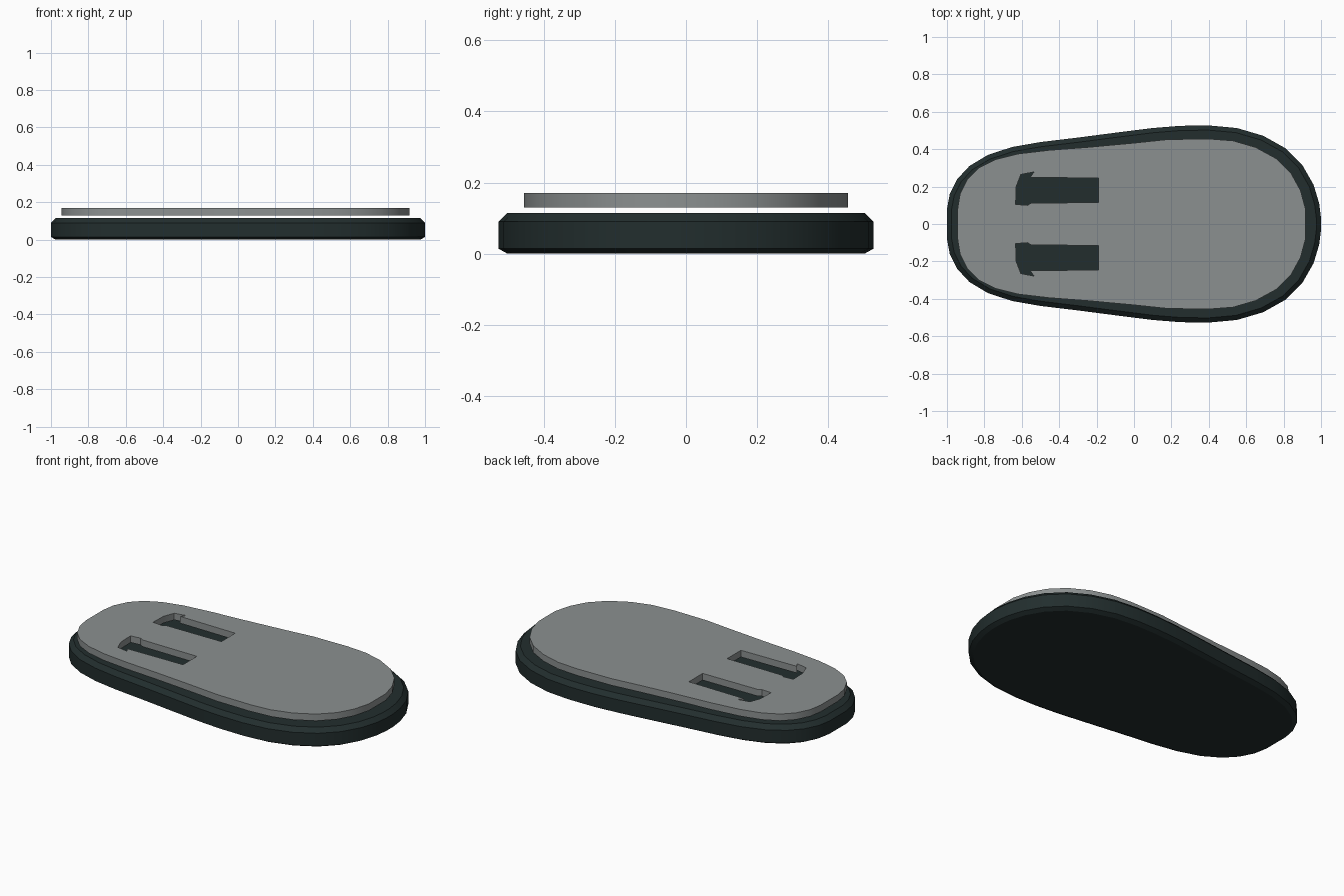
import bpy, bmesh
from mathutils import Vector

if "Cube" in bpy.data.objects:
    bpy.data.objects.remove(bpy.data.objects["Cube"], do_unlink=True)


def material(name, rgb):
    m = bpy.data.materials.new(name)
    m.use_nodes = True
    colour = (*rgb, 1)
    m.diffuse_color = colour
    bsdf = m.node_tree.nodes["Principled BSDF"]
    bsdf.inputs["Base Color"].default_value = colour
    bsdf.inputs["Roughness"].default_value = 0.7
    return m


dark = material("dark green grey", (0.016, 0.027, 0.027))
grey = material("mid grey", (0.26, 0.28, 0.28))


def mirrored(half):
    """Close a half outline (left to right, y > 0) by mirroring it in y."""
    return half + [(x, -y) for x, y in reversed(half)]


def inset(outline, d):
    """Move a clockwise outline inwards by d."""
    n = len(outline)
    result = []
    for i, p in enumerate(outline):
        t = Vector(outline[(i + 1) % n]) - Vector(outline[i - 1])
        t.normalize()
        result.append((p[0] + t.y * d, p[1] - t.x * d))
    return result


def smooth(ob, angle):
    bpy.ops.object.select_all(action="DESELECT")
    ob.select_set(True)
    bpy.context.view_layer.objects.active = ob
    bpy.ops.object.shade_smooth_by_angle(angle=angle)


# Base: stacked rings of one outline with bevelled rims
base_outline = mirrored([
    (-1, 0.08), (-0.985, 0.16), (-0.945, 0.24), (-0.88, 0.31), (-0.78, 0.37),
    (-0.65, 0.412), (-0.5, 0.438), (-0.3, 0.462), (-0.1, 0.488), (0.1, 0.513),
    (0.25, 0.525), (0.4, 0.527), (0.55, 0.513), (0.69, 0.472), (0.81, 0.405),
    (0.9, 0.315), (0.96, 0.21), (0.99, 0.11), (1, 0.03)])
bm = bmesh.new()
rings = []
for z, d in ((0, 0.025), (0.014, 0), (0.09, 0), (0.115, 0.025)):
    rings.append([bm.verts.new((x, y, z)) for x, y in inset(base_outline, d)])
for low, high in zip(rings, rings[1:]):
    for i in range(len(low)):
        bm.faces.new((low[i - 1], low[i], high[i], high[i - 1]))
bm.faces.new(rings[0])
bm.faces.new(rings[-1])
bmesh.ops.recalc_face_normals(bm, faces=bm.faces)
mesh = bpy.data.meshes.new("base")
bm.to_mesh(mesh)
bm.free()
mesh.materials.append(dark)
base = bpy.data.objects.new("base", mesh)
bpy.context.collection.objects.link(base)
smooth(base, 0.4)

# Top plate: filled flat outline with two mirrored slots, raised off the base
plate_outline = mirrored([
    (-0.943, 0.08), (-0.93, 0.16), (-0.89, 0.24), (-0.83, 0.3), (-0.74, 0.345),
    (-0.62, 0.375), (-0.45, 0.395), (-0.25, 0.41), (0, 0.433), (0.18, 0.452),
    (0.4, 0.455), (0.53, 0.445), (0.65, 0.41), (0.76, 0.35), (0.84, 0.27),
    (0.89, 0.18), (0.917, 0.08)])
slot = [(-0.19, 0.115), (-0.19, 0.245), (-0.555, 0.25), (-0.535, 0.278),
        (-0.605, 0.265), (-0.63, 0.2), (-0.633, 0.105), (-0.57, 0.1),
        (-0.55, 0.112)]
curve = bpy.data.curves.new("top_plate", "CURVE")
curve.dimensions = "2D"
curve.fill_mode = "BOTH"
curve.extrude = 0.02
for outline in (plate_outline, slot, [(x, -y) for x, y in slot]):
    spline = curve.splines.new("POLY")
    spline.points.add(len(outline) - 1)
    for point, (x, y) in zip(spline.points, outline):
        point.co = (x, y, 0, 1)
    spline.use_cyclic_u = True
curve.materials.append(grey)
plate = bpy.data.objects.new("top_plate", curve)
plate.location.z = 0.15
bpy.context.collection.objects.link(plate)
bpy.ops.object.select_all(action="DESELECT")
plate.select_set(True)
bpy.context.view_layer.objects.active = plate
bpy.ops.object.convert(target="MESH")
plate = bpy.context.object
bm = bmesh.new()
bm.from_mesh(plate.data)
bmesh.ops.remove_doubles(bm, verts=bm.verts, dist=0.0001)
bmesh.ops.recalc_face_normals(bm, faces=bm.faces)
bm.to_mesh(plate.data)
bm.free()
smooth(plate, 0.4)
